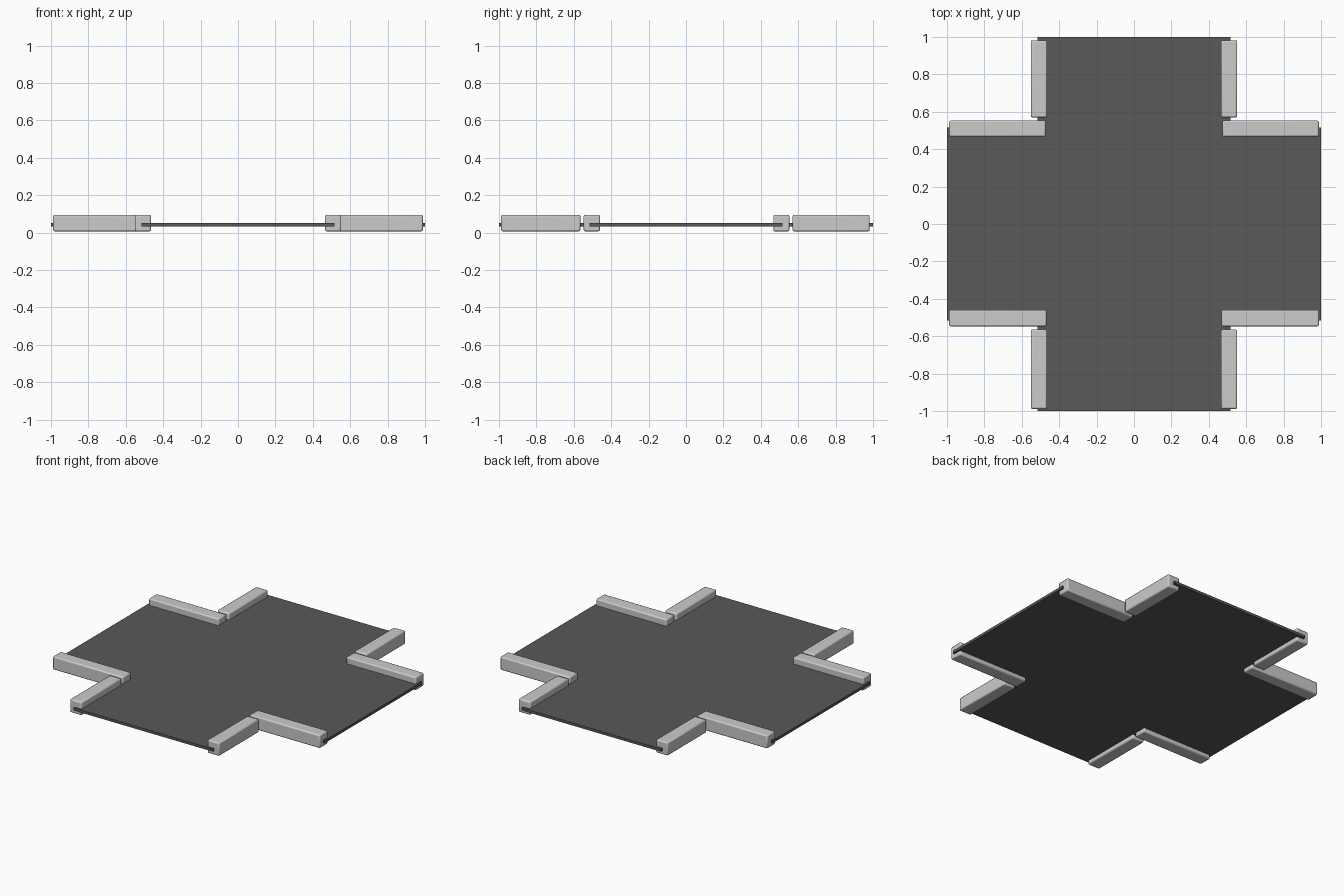
import bpy, bmesh

if "Cube" in bpy.data.objects:
    bpy.data.objects.remove(bpy.data.objects["Cube"])

# road: one cross-shaped slab
A, L = 0.515, 1.0
outline = [(-A, -L), (A, -L), (A, -A), (L, -A), (L, A), (A, A),
           (A, L), (-A, L), (-A, A), (-L, A), (-L, -A), (-A, -A)]
bm = bmesh.new()
face = bm.faces.new([bm.verts.new((x, y, 0.033)) for x, y in outline])
top = bmesh.ops.extrude_face_region(bm, geom=[face])
bmesh.ops.translate(bm, vec=(0, 0, 0.018),
                    verts=[v for v in top["geom"] if isinstance(v, bmesh.types.BMVert)])
bmesh.ops.recalc_face_normals(bm, faces=bm.faces)
mesh = bpy.data.meshes.new("road_slab")
bm.to_mesh(mesh)
bm.free()
road = bpy.data.objects.new("road_slab", mesh)
bpy.context.collection.objects.link(road)
asphalt = bpy.data.materials.new("asphalt")
asphalt.diffuse_color = (0.1, 0.1, 0.1, 1)
asphalt.use_nodes = True
asphalt.node_tree.nodes["Principled BSDF"].inputs["Base Color"].default_value = asphalt.diffuse_color
mesh.materials.append(asphalt)


# kerbs: bevelled bars clipped over the road edges
def kerb(name, x0, x1, y0, y1, z0=0.007, z1=0.095):
    bpy.ops.mesh.primitive_cube_add(
        size=1, location=((x0 + x1) / 2, (y0 + y1) / 2, (z0 + z1) / 2))
    ob = bpy.context.object
    ob.name = name
    ob.scale = (abs(x1 - x0), abs(y1 - y0), z1 - z0)
    bpy.ops.object.transform_apply(location=False, rotation=False, scale=True)
    bev = ob.modifiers.new("bevel", "BEVEL")
    bev.width, bev.segments = 0.008, 2
    bpy.ops.object.shade_smooth_by_angle()


for sx, side in ((-1, "left"), (1, "right")):
    kerb(f"back_{side}_kerb_lengthwise", sx * 0.465, sx * 0.552, 0.57, 0.982)
    kerb(f"front_{side}_kerb_lengthwise", sx * 0.465, sx * 0.552, -0.988, -0.565)
    kerb(f"back_{side}_kerb_crosswise", sx * 0.472, sx * 0.988, 0.467, 0.553)
    kerb(f"front_{side}_kerb_crosswise", sx * 0.468, sx * 0.988, -0.547, -0.46)
